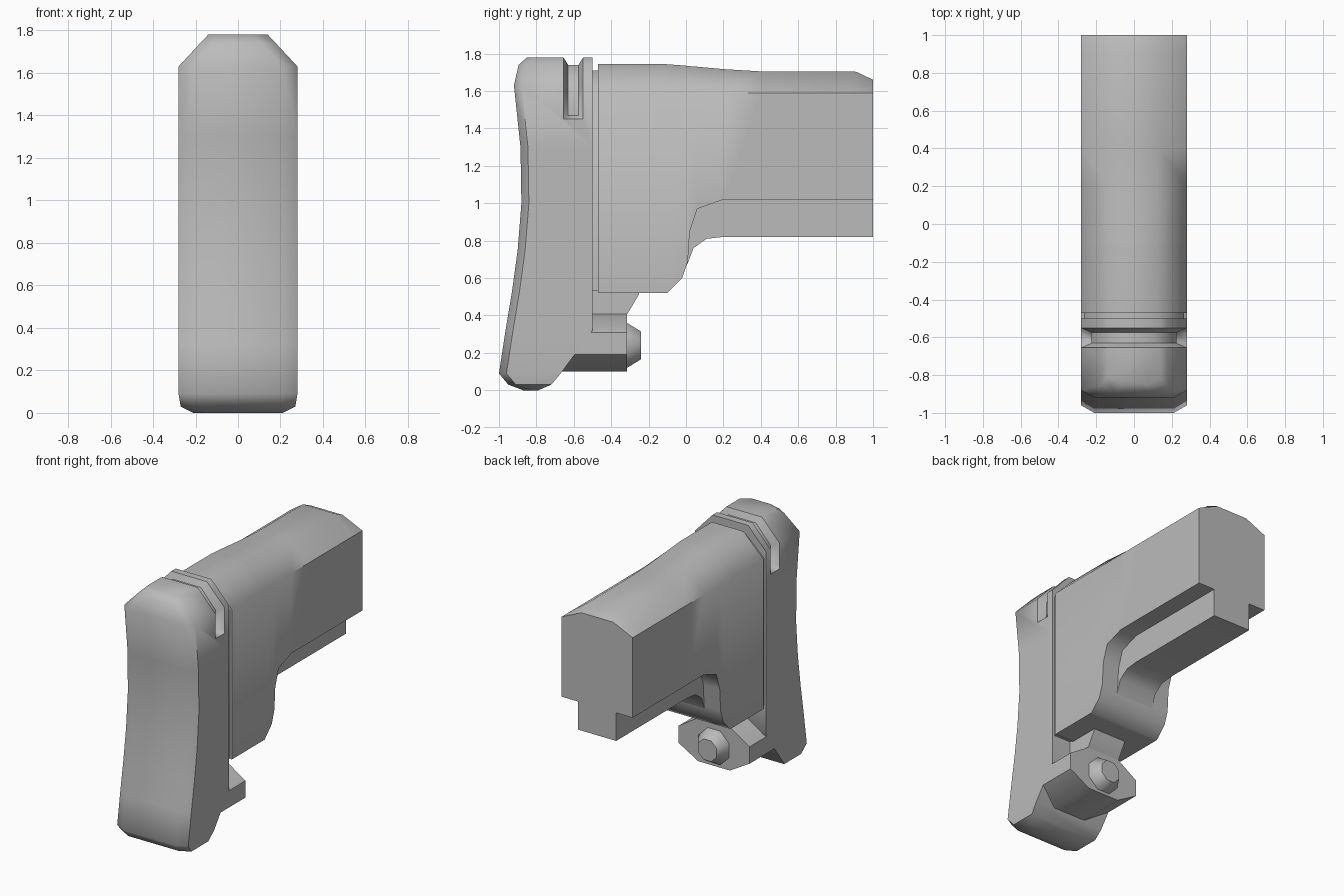
import bpy, bmesh, math

cube = bpy.data.objects.get("Cube")
if cube:
    bpy.data.objects.remove(cube)

grey = bpy.data.materials.new("matte_grey")
grey.use_nodes = True
grey.diffuse_color = (0.5, 0.5, 0.5, 1)
grey.node_tree.nodes["Principled BSDF"].inputs["Base Color"].default_value = (0.5, 0.5, 0.5, 1)


def smooth(obj):
    bpy.ops.object.select_all(action='DESELECT')
    bpy.context.view_layer.objects.active = obj
    obj.select_set(True)
    bpy.ops.object.shade_smooth_by_angle(angle=math.radians(52))


def loft(name, stations, axis="y"):
    """Skin mirrored half sections; each station is (position, half section)."""
    bm = bmesh.new()
    rings = []
    for pos, half in stations:
        full = half + [(-a, b) for a, b in reversed(half)]
        rings.append([bm.verts.new((a, pos, b) if axis == "y" else (a, b, pos))
                      for a, b in full])
    n = len(rings[0])
    for r, s in zip(rings, rings[1:]):
        for i in range(n):
            j = (i + 1) % n
            bm.faces.new((r[i], r[j], s[j], s[i]))
    bm.faces.new(rings[0])
    bm.faces.new(rings[-1])
    bmesh.ops.recalc_face_normals(bm, faces=bm.faces)
    mesh = bpy.data.meshes.new(name)
    bm.to_mesh(mesh)
    bm.free()
    mesh.materials.append(grey)
    obj = bpy.data.objects.new(name, mesh)
    bpy.context.collection.objects.link(obj)
    smooth(obj)
    return obj


W = 0.28

# Butt pad: height, half width, front y, rear y
pad_levels = [
    (0.0, 0.21, -0.87, -0.79), (0.03, 0.27, -0.95, -0.72), (0.09, W, -1.0, -0.67),
    (0.32, W, -0.965, -0.5), (0.53, W, -0.93, -0.5), (0.75, W, -0.9, -0.5),
    (1.0, W, -0.88, -0.5), (1.3, W, -0.885, -0.5), (1.63, W, -0.92, -0.5),
    (1.74, 0.178, -0.895, -0.5), (1.78, 0.14, -0.85, -0.5)]
pad = loft("butt_pad", [(z, [(w, back), (w, front + 0.04), (w - 0.07, front)])
                        for z, w, front, back in pad_levels], "z")

# Strap groove: cut a slot through the pad, then fill it with a recessed core
box = [(0.4, 1.45), (0.4, 2.0)]
cutter = loft("groove_cutter", [(-0.655, box), (-0.55, box)])
cutter.hide_render = True
cut = pad.modifiers.new("groove", 'BOOLEAN')
cut.object = cutter
cut.operation = 'DIFFERENCE'
cut.solver = 'EXACT'
bpy.context.view_layer.objects.active = pad
bpy.ops.object.modifier_apply(modifier=cut.name)
bpy.data.objects.remove(cutter)
smooth(pad)

outer = [(W, 1.45), (W, 1.47), (W, 1.63), (0.14, 1.78)]
inner = [(W, 1.45), (0.225, 1.47), (0.225, 1.61), (0.11, 1.74)]
loft("groove_core", [(-0.655, outer), (-0.63, inner), (-0.575, inner), (-0.55, outer)])

# Thin recessed collar between pad and body
collar = [(0.265, 0.53), (0.265, 1.58), (0.125, 1.71)]
loft("collar", [(-0.52, collar), (-0.46, collar)])

# Main body: y, top height, bottom height
body = [(-0.47, 1.745, 0.52), (-0.12, 1.745, 0.52), (-0.1, 1.743, 0.52),
        (-0.02, 1.737, 0.6), (0.01, 1.734, 0.69), (0.02, 1.733, 0.85),
        (0.06, 1.73, 0.97), (0.2, 1.717, 1.02), (0.4, 1.705, 1.02),
        (0.91, 1.703, 1.02), (1.0, 1.66, 1.02)]
loft("stock_body", [(y, [(W, low), (W, 1.59), (0.125, top)]) for y, top, low in body])

# Narrow rail under the body
rail = [(-0.03, 0.62), (0.01, 0.68), (0.04, 0.76), (0.11, 0.81), (0.2, 0.82), (1.0, 0.82)]
loft("lower_rail", [(y, [(0.15, low), (0.15, 1.05)]) for y, low in rail])

# Lower post, its bracket and end knob
octagon = [(0.125, 0.1), (W, 0.19), (W, 0.31), (0.125, 0.41)]
loft("lower_post", [(-0.66, octagon), (-0.315, octagon)])
loft("post_bracket", [(-0.52, [(0.13, 0.38), (0.13, 0.54)]),
                      (-0.315, [(0.13, 0.405), (0.13, 0.54)]),
                      (-0.25, [(0.13, 0.515), (0.13, 0.54)])])


def circle(r):
    angles = [math.radians(-67.5 + 45 * i) for i in range(4)]
    return [(r * math.cos(a), 0.24 + r * math.sin(a)) for a in angles]


loft("post_knob", [(-0.33, circle(0.13)), (-0.315, circle(0.13)), (-0.24, circle(0.08))])
